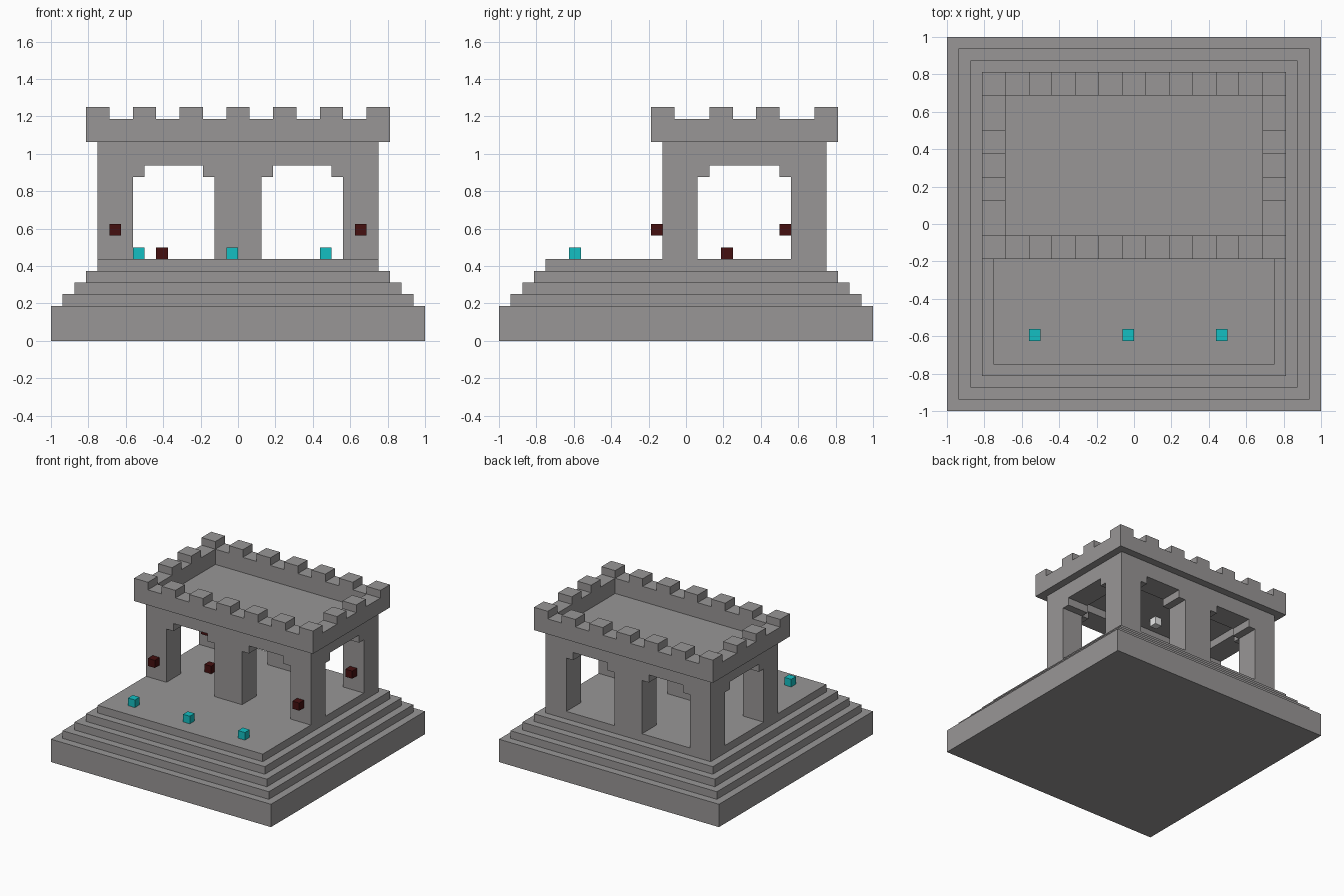
import bpy
import bmesh
from mathutils import Vector

if "Cube" in bpy.data.objects:
    bpy.data.objects.remove(bpy.data.objects["Cube"], do_unlink=True)

U = 1 / 16                 # one building block
FLOOR = 7 * U              # top of the terrace
CEILING = 16 * U
ROOF = 17 * U
PARAPET = 19 * U
MERLON = 20 * U


def material(name, color):
    mat = bpy.data.materials.new(name)
    mat.use_nodes = True
    rgba = (*color, 1)
    mat.diffuse_color = rgba
    mat.node_tree.nodes["Principled BSDF"].inputs["Base Color"].default_value = rgba
    return mat


stone = material("grey stone", (0.315, 0.305, 0.305))
cyan = material("cyan", (0.007, 0.52, 0.54))
dark_red = material("dark red", (0.06, 0.005, 0.005))
pale = material("pale grey", (0.8, 0.8, 0.8))


def prism(name, profile, origin, u_axis, depth, mat=stone):
    """Extrude a (u, z) outline along the depth vector."""
    bm = bmesh.new()
    u = Vector(u_axis)
    face = bm.faces.new([bm.verts.new(Vector(origin) + u * a + Vector((0, 0, z)))
                         for a, z in profile])
    extruded = bmesh.ops.extrude_face_region(bm, geom=[face])["geom"]
    verts = [v for v in extruded if isinstance(v, bmesh.types.BMVert)]
    bmesh.ops.translate(bm, verts=verts, vec=Vector(depth))
    bmesh.ops.recalc_face_normals(bm, faces=bm.faces)
    mesh = bpy.data.meshes.new(name)
    bm.to_mesh(mesh)
    bm.free()
    mesh.materials.append(mat)
    obj = bpy.data.objects.new(name, mesh)
    bpy.context.collection.objects.link(obj)
    return obj


def box(name, x0, x1, y0, y1, z0, z1, mat=stone):
    outline = [(x0, z0), (x1, z0), (x1, z1), (x0, z1)]
    return prism(name, outline, (0, y0, 0), (1, 0, 0), (0, y1 - y0, 0), mat)


def arch(a, b):
    """Stepped opening outline from side a to side b."""
    low, high = 14 * U, 15 * U
    return [(a, low), (a + U, low), (a + U, high),
            (b - U, high), (b - U, low), (b, low)]


def battlement(a, b, merlons):
    """Band outline with raised merlons, each given as a (start, end) pair."""
    points = [(b, ROOF), (a, ROOF)]
    if merlons[0][0] > a:
        points.append((a, PARAPET))
    for start, end in merlons:
        points += [(start, PARAPET), (start, MERLON), (end, MERLON), (end, PARAPET)]
        if start == a:
            del points[-4]
    if merlons[-1][1] < b:
        points.append((b, PARAPET))
    else:
        points.pop()
    return points


# Plinth and stepped terrace
box("plinth", -1, 1, -1, 1, 0, 3 * U)
for i in range(4):
    r = 1 - (i + 1) * U
    box(f"terrace_step_{i + 1}", -r, r, -r, r, (3 + i) * U, (4 + i) * U)

# Front and back walls with two stepped openings each
wall = [(-12 * U, CEILING), (-12 * U, FLOOR)]
for a, b in ((-9 * U, -2 * U), (2 * U, 9 * U)):
    wall += [(a, FLOOR)] + arch(a, b) + [(b, FLOOR)]
wall += [(12 * U, FLOOR), (12 * U, CEILING)]
for name, y in (("front_wall", -2 * U), ("back_wall", 9 * U)):
    prism(name, wall, (0, y, 0), (1, 0, 0), (0, 3 * U, 0))

# Side lintels bridging the corner piers
lintel = [(U, CEILING)] + arch(U, 9 * U) + [(9 * U, CEILING)]
for name, x in (("right_lintel", -12 * U), ("left_lintel", 9 * U)):
    prism(name, lintel, (x, 0, 0), (0, 1, 0), (3 * U, 0, 0))

# Roof slab and battlements
box("roof_slab", -12 * U, 12 * U, -2 * U, 12 * U, CEILING, ROOF)
long_merlons = [((4 * i - 13) * U, (4 * i - 11) * U) for i in range(7)]
long_side = battlement(-13 * U, 13 * U, long_merlons)
for name, y in (("front_battlement", -3 * U), ("back_battlement", 11 * U)):
    prism(name, long_side, (0, y, 0), (1, 0, 0), (0, 2 * U, 0))
short_side = battlement(-U, 11 * U, [(2 * U, 4 * U), (6 * U, 8 * U)])
for name, x in (("right_battlement", -13 * U), ("left_battlement", 11 * U)):
    prism(name, short_side, (x, 0, 0), (0, 1, 0), (2 * U, 0, 0))


# Small single-block ornaments, placed by block coordinates
def block(name, x, y, z, mat):
    box(name, x * U, (x + 1) * U, y * U, (y + 1) * U, z * U, (z + 1) * U, mat)


for i, x in enumerate((-9, -1, 7)):
    block(f"terrace_light_{i + 1}", x, -10, 7, cyan)
for side, x in (("right", -11), ("left", 10)):
    block(f"{side}_front_lamp", x, -3, 9, dark_red)
    block(f"{side}_arch_lamp", x, 8, 9, dark_red)
block("floor_lamp", -7, 3, 7, dark_red)
block("ceiling_lamp", -1, 3, 15, pale)
